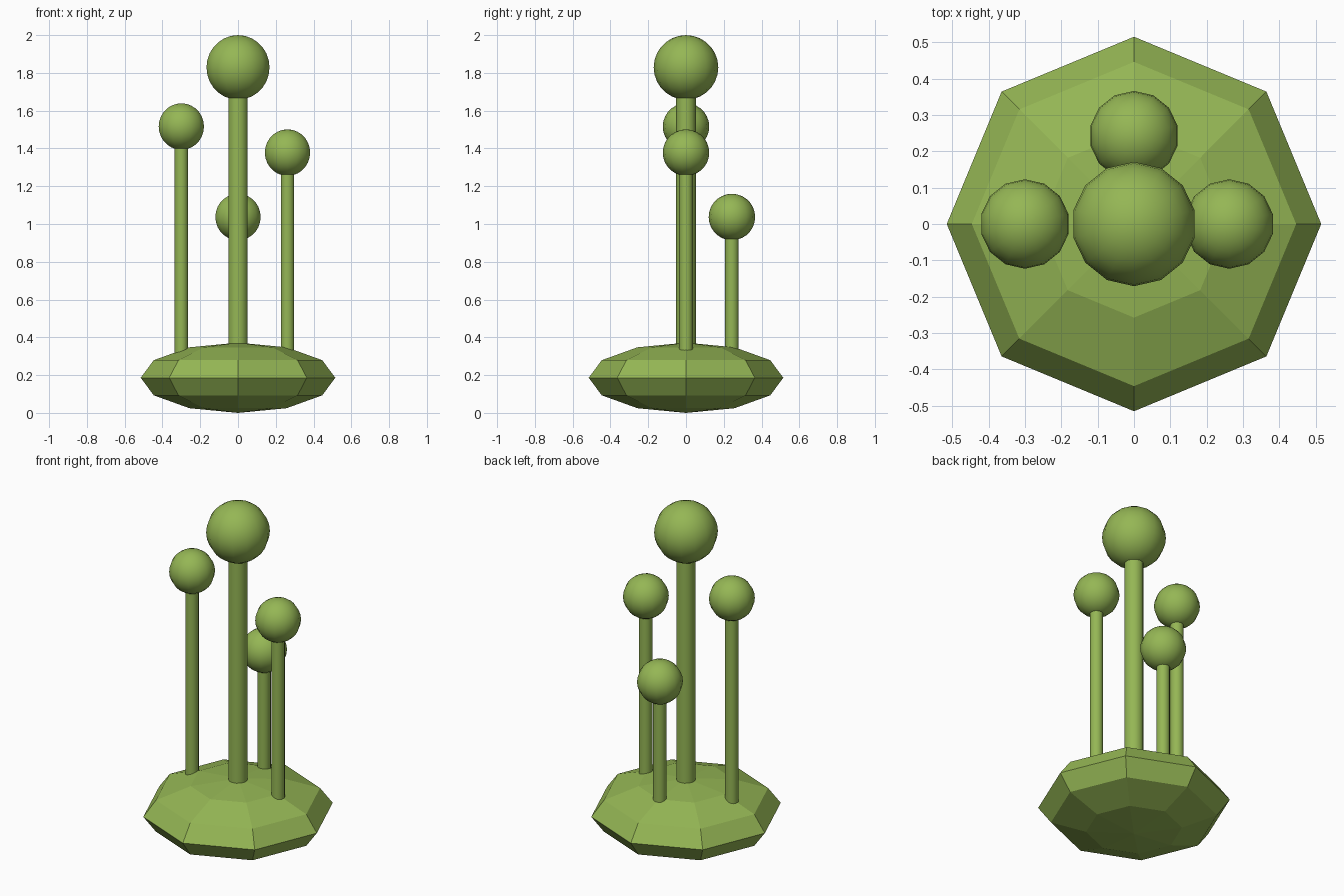
import bpy
from math import radians

if "Cube" in bpy.data.objects:
    bpy.data.objects.remove(bpy.data.objects["Cube"])

green = bpy.data.materials.new("leaf_green")
green.diffuse_color = (0.30, 0.47, 0.09, 1)
green.use_nodes = True
green.node_tree.nodes["Principled BSDF"].inputs["Base Color"].default_value = green.diffuse_color


def finish(name, smooth):
    ob = bpy.context.object
    ob.name = name
    ob.data.materials.append(green)
    if smooth:
        bpy.ops.object.shade_smooth_by_angle(angle=radians(50))
    return ob


# Faceted, flattened eight-sided base
bpy.ops.mesh.primitive_uv_sphere_add(segments=8, ring_count=6, radius=1, location=(0, 0, 0.186))
base = finish("base", False)
base.scale = (0.515, 0.515, 0.186)


# A round stem rising from the base with a ball on its end
def stalk(name, x, y, z, ball_r, stem_r):
    bottom = 0.24
    bpy.ops.mesh.primitive_cylinder_add(vertices=14, radius=stem_r, depth=z - bottom,
                                        location=(x, y, (z + bottom) / 2))
    finish(name + "_stem", True)
    bpy.ops.mesh.primitive_uv_sphere_add(segments=14, ring_count=14, radius=ball_r,
                                         location=(x, y, z))
    finish(name + "_ball", True)


stalk("centre", 0, 0, 1.829, 0.171, 0.052)
stalk("left", -0.30, 0, 1.516, 0.123, 0.036)
stalk("right", 0.262, 0, 1.378, 0.123, 0.036)
stalk("back", 0, 0.243, 1.037, 0.123, 0.036)
